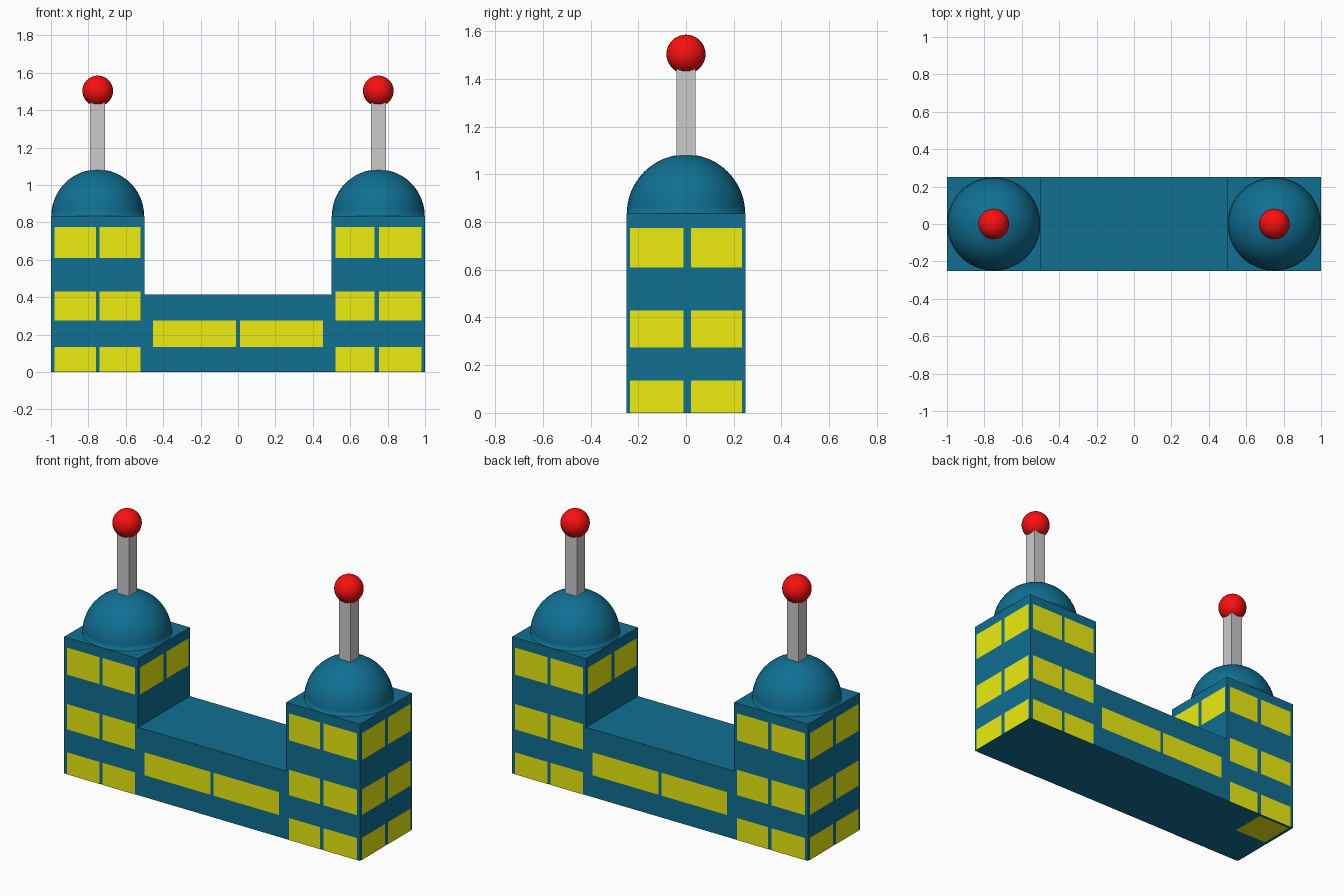
import bpy, bmesh
from math import pi
from mathutils import Matrix

if "Cube" in bpy.data.objects:
    bpy.data.objects.remove(bpy.data.objects["Cube"])


def material(name, rgb):
    m = bpy.data.materials.new(name)
    m.diffuse_color = (*rgb, 1)
    m.use_nodes = True
    m.node_tree.nodes["Principled BSDF"].inputs["Base Color"].default_value = m.diffuse_color
    return m


BLUE = material("blue_wall", (0.005, 0.16, 0.29))
YELLOW = material("yellow_glass", (0.84, 0.84, 0.005))
RED = material("red_lamp", (0.95, 0.005, 0.005))


def add_object(name, bm, mat=None, smooth=False):
    me = bpy.data.meshes.new(name)
    for f in bm.faces:
        f.smooth = smooth
    bm.to_mesh(me)
    bm.free()
    ob = bpy.data.objects.new(name, me)
    bpy.context.collection.objects.link(ob)
    if mat:
        me.materials.append(mat)
    return ob


# Building body: U-shaped front profile extruded in depth
bm = bmesh.new()
profile = [(-1, 0), (1, 0), (1, .835), (.5, .835), (.5, .415),
           (-.5, .415), (-.5, .835), (-1, .835)]
face = bm.faces.new([bm.verts.new((x, -.25, z)) for x, z in profile])
ext = bmesh.ops.extrude_face_region(bm, geom=[face])
bmesh.ops.translate(bm, vec=(0, .5, 0),
                    verts=[v for v in ext["geom"] if isinstance(v, bmesh.types.BMVert)])
bmesh.ops.recalc_face_normals(bm, faces=bm.faces)
add_object("building_body", bm, BLUE)

# Windows: panes laid just proud of the walls; the back half repeats the front turned round
EPS = .002
ROWS = [(0, .135), (.275, .43), (.61, .775)]
bm = bmesh.new()


def pane(corners):
    for turn in (0, pi):
        rot = Matrix.Rotation(turn, 3, 'Z')
        bm.faces.new([bm.verts.new(rot @ Matrix.Translation(c).to_translation()) for c in corners])


def front_pane(x0, x1, z0, z1):
    y = -.25 - EPS
    pane([(x0, y, z0), (x1, y, z0), (x1, y, z1), (x0, y, z1)])


def side_pane(x, y0, y1, z0, z1):
    pane([(x, y0, z0), (x, y1, z0), (x, y1, z1), (x, y0, z1)])


for z0, z1 in ROWS:
    for x0, x1 in [(-.98, -.76), (-.74, -.52), (.52, .73), (.755, .98)]:
        front_pane(x0, x1, z0, z1)
    for y0, y1 in [(-.235, -.01), (.02, .235)]:
        side_pane(1 + EPS, y0, y1, z0, z1)
        if z0 > .5:
            side_pane(-.5 + EPS, y0, y1, z0, z1)
for x0, x1 in [(-.455, -.01), (.01, .455)]:
    front_pane(x0, x1, .135, .275)
add_object("windows", bm, YELLOW)

# Single pane on the underside of the left tower
bm = bmesh.new()
bm.faces.new([bm.verts.new((x, y, -.001)) for x, y in
              [(-.98, .02), (-.98, .235), (-.76, .235), (-.76, .02)]])
add_object("underside_window", bm, YELLOW)

for side, x in (("left", -.75), ("right", .75)):
    # Dome: upper half of a sphere
    bm = bmesh.new()
    bmesh.ops.create_uvsphere(bm, u_segments=48, v_segments=24, radius=.248)
    bmesh.ops.bisect_plane(bm, geom=bm.verts[:] + bm.edges[:] + bm.faces[:],
                           plane_co=(0, 0, 0), plane_no=(0, 0, 1), clear_inner=True)
    add_object(side + "_dome", bm, BLUE, True).location = (x, 0, .835)

    # Square mast
    bm = bmesh.new()
    bmesh.ops.create_cube(bm, size=1, matrix=Matrix.Diagonal((.08, .08, .43, 1)))
    add_object(side + "_mast", bm).location = (x, 0, 1.275)

    # Lamp ball on the mast
    bm = bmesh.new()
    bmesh.ops.create_uvsphere(bm, u_segments=32, v_segments=16, radius=.082)
    add_object(side + "_lamp", bm, RED, True).location = (x, 0, 1.503)
